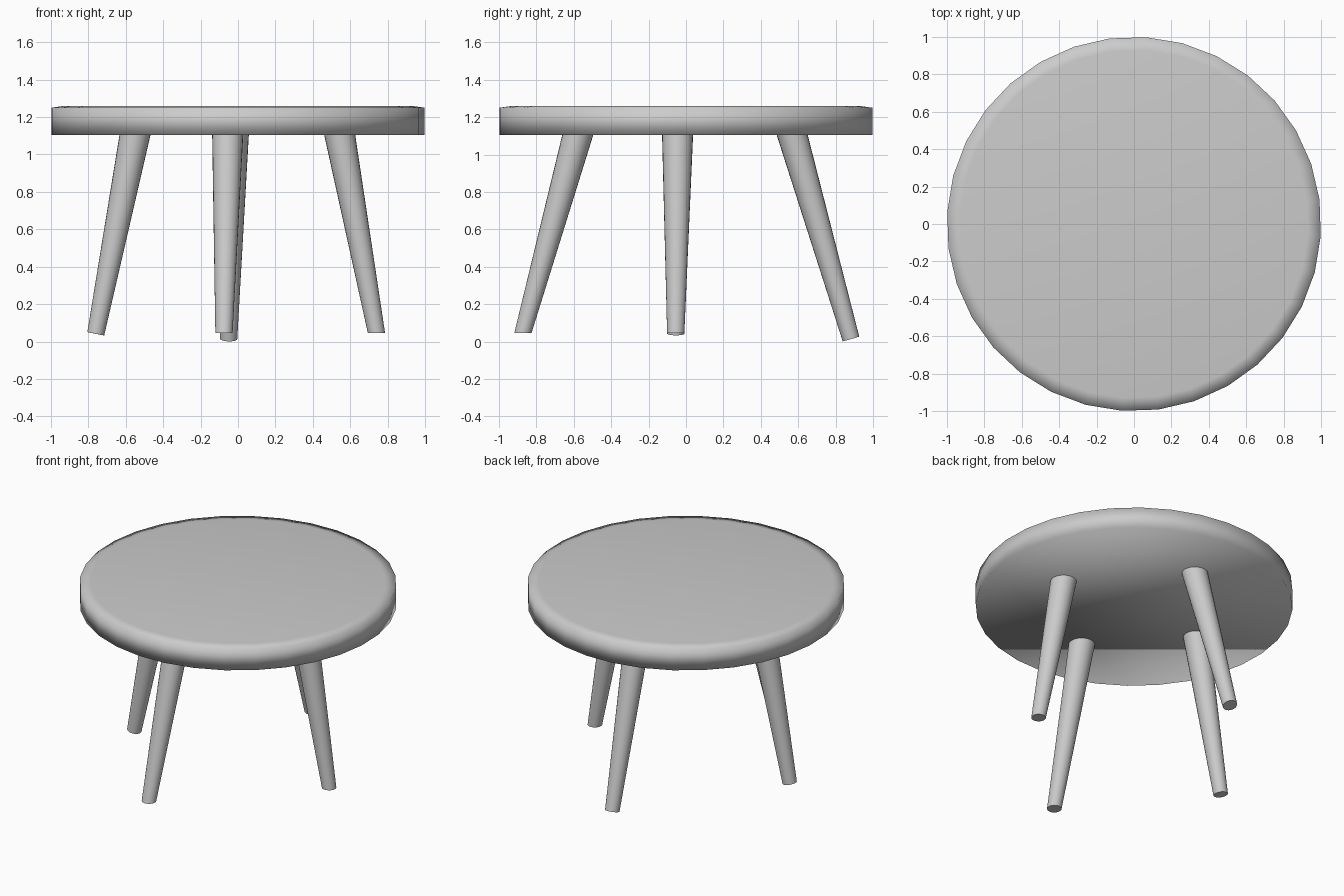
import bpy, bmesh
from math import cos, sin, pi, radians
from mathutils import Vector

old = bpy.data.objects.get("Cube")
if old:
    bpy.data.objects.remove(old, do_unlink=True)

grey = bpy.data.materials.new("plain_grey")
grey.use_nodes = True
colour = (0.6, 0.6, 0.6, 1)
grey.diffuse_color = colour
grey.node_tree.nodes["Principled BSDF"].inputs["Base Color"].default_value = colour

UP = Vector((0, 0, 1))


def loft(name, rings, sides, offset=0.0):
    """Capped tube through rings given as (centre, normal, radius)."""
    bm = bmesh.new()
    loops = []
    for centre, normal, radius in rings:
        turn = UP.rotation_difference(normal)
        loops.append([bm.verts.new(Vector(centre) + turn @ Vector(
            (radius * cos(offset + 2 * pi * i / sides),
             radius * sin(offset + 2 * pi * i / sides), 0)))
            for i in range(sides)])
    for a, b in zip(loops, loops[1:]):
        for i in range(sides):
            j = (i + 1) % sides
            bm.faces.new((a[i], a[j], b[j], b[i]))
    bm.faces.new(loops[0][::-1])
    bm.faces.new(loops[-1])
    bmesh.ops.recalc_face_normals(bm, faces=bm.faces[:])
    for f in bm.faces:
        f.smooth = True
    mesh = bpy.data.meshes.new(name)
    bm.to_mesh(mesh)
    bm.free()
    mesh.materials.append(grey)
    obj = bpy.data.objects.new(name, mesh)
    bpy.context.collection.objects.link(obj)
    return obj


# Round top, soft-shaded over its rim
loft("table_top", [((0, 0, 1.105), UP, 1.0),
                   ((0, 0, 1.25), UP, 1.0),
                   ((0, 0, 1.26), UP, 0.93)], 32, radians(7.5))

# Splayed tapered legs: foot centre, head centre, foot cut square to the leg
legs = {
    "front_leg": ((-0.075, -0.872, 0.045), (-0.055, -0.578, 1.107), False),
    "back_leg": ((-0.05, 0.882, 0.014), (-0.025, 0.567, 1.107), True),
    "right_leg": ((-0.76, -0.055, 0.042), (-0.55, -0.045, 1.107), True),
    "left_leg": ((0.74, -0.055, 0.045), (0.543, -0.045, 1.107), False),
}
for name, (foot, head, square) in legs.items():
    axis = (Vector(head) - Vector(foot)).normalized()
    leg = loft(name, [(foot, axis if square else UP, 0.046),
                      (head, UP, 0.083)], 24)
    # Crisp edges around the two caps
    for p in leg.data.polygons:
        if len(p.vertices) > 4:
            p.use_smooth = False
